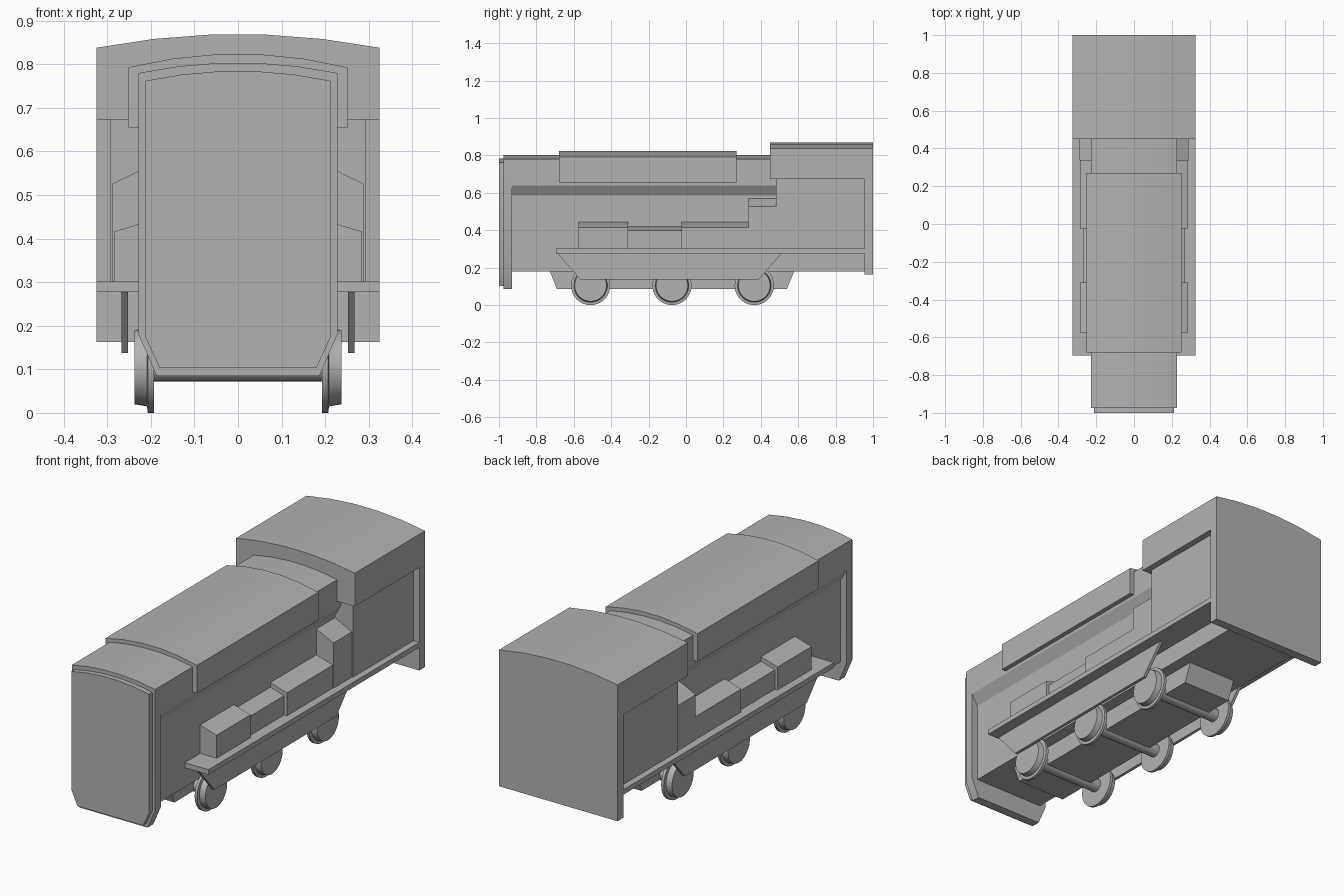
import bpy, bmesh, math
from mathutils import Matrix

if "Cube" in bpy.data.objects:
    bpy.data.objects.remove(bpy.data.objects["Cube"])

grey = bpy.data.materials.new("plain_grey")
grey.use_nodes = True
tone = (0.45, 0.45, 0.45, 1)
grey.diffuse_color = tone
grey.node_tree.nodes["Principled BSDF"].inputs["Base Color"].default_value = tone


def finish(name, bm):
    bmesh.ops.recalc_face_normals(bm, faces=bm.faces)
    mesh = bpy.data.meshes.new(name)
    bm.to_mesh(mesh)
    bm.free()
    mesh.materials.append(grey)
    obj = bpy.data.objects.new(name, mesh)
    bpy.context.collection.objects.link(obj)
    bpy.ops.object.select_all(action='DESELECT')
    obj.select_set(True)
    bpy.context.view_layer.objects.active = obj
    bpy.ops.object.shade_smooth_by_angle(angle=math.radians(25))
    return obj


def prism(name, profile, start, end, axis="y"):
    """Extrude an outline along y (points are x, z) or along x (points are y, z)."""
    bm = bmesh.new()
    place = (lambda p: (p[0], start, p[1])) if axis == "y" else (lambda p: (start, p[0], p[1]))
    face = bm.faces.new([bm.verts.new(place(p)) for p in profile])
    moved = bmesh.ops.extrude_face_region(bm, geom=[face])["geom"]
    step = end - start
    shift = (0, step, 0) if axis == "y" else (step, 0, 0)
    bmesh.ops.translate(bm, vec=shift, verts=[v for v in moved if isinstance(v, bmesh.types.BMVert)])
    return finish(name, bm)


def arched(half, eave, crown, lower):
    """Symmetric outline: shallow arched top over the given right-hand lower points."""
    arch = [(half * t, crown - (crown - eave) * (t * t - 0.04) / 0.96)
            for t in (1, 0.6, 0.2)]
    right = list(reversed(lower)) + arch
    return right + [(-x, z) for x, z in reversed(right)]


def box(name, half, y0, y1, z0, z1):
    return prism(name, [(-half, z0), (half, z0), (half, z1), (-half, z1)], y0, y1)


# Hull with undercut sides, front frame and face panel
prism("body", arched(0.228, 0.78, 0.803, [(0.228, 0.64), (0.195, 0.585), (0.195, 0.18)]), -0.935, 0.96)
prism("front_frame", arched(0.228, 0.78, 0.803, [(0.228, 0.18), (0.187, 0.085)]), -0.975, -0.93)
prism("front_panel", arched(0.213, 0.762, 0.784, [(0.213, 0.175), (0.18, 0.103)]), -1, -0.97)
prism("hood_cover", arched(0.251, 0.793, 0.823, [(0.251, 0.655)]), -0.68, 0.27)

# Cab
prism("cab_roof", arched(0.325, 0.838, 0.868, [(0.325, 0.673)]), 0.45, 1)
box("cab_walls", 0.293, 0.48, 0.96, 0.29, 0.68)
box("cab_back", 0.325, 0.955, 1, 0.163, 0.68)

# Running board and chassis
box("running_board", 0.325, -0.695, 0.96, 0.277, 0.302)
prism("chassis", [(-0.73, 0.185), (-0.69, 0.087), (0.54, 0.087), (0.58, 0.185)], -0.135, 0.135, "x")

# Sloped-top equipment boxes: start, end, half width, outer height, inner height
boxes = {"front_box": (-0.575, -0.31, 0.285, 0.416, 0.443),
         "low_box": (-0.31, -0.025, 0.27, 0.398, 0.42),
         "middle_box": (-0.025, 0.335, 0.285, 0.416, 0.443),
         "tall_box": (0.335, 0.485, 0.288, 0.526, 0.571)}
for side, s in (("left", 1), ("right", -1)):
    for name, (y0, y1, half, outer, inner) in boxes.items():
        prism(f"{name}_{side}", [(s * 0.19, 0.295), (s * half, 0.295), (s * half, outer), (s * 0.195, inner), (s * 0.19, inner)], y0, y1)
    prism(f"skirt_{side}", [(-0.69, 0.28), (-0.565, 0.137), (0.39, 0.137), (0.515, 0.28)],
          s * 0.252, s * 0.267, "x")


def lathe(name, profile, y, z, steps=40):
    """Spin (x, radius) points round an axle lying along x."""
    bm = bmesh.new()
    verts = [bm.verts.new((x, 0, r)) for x, r in profile]
    edges = [bm.edges.new(pair) for pair in zip(verts, verts[1:])]
    bmesh.ops.spin(bm, geom=verts + edges, cent=(0, 0, 0), axis=(1, 0, 0),
                   angle=math.tau, steps=steps)
    bmesh.ops.remove_doubles(bm, verts=bm.verts, dist=0.0002)
    bmesh.ops.transform(bm, matrix=Matrix.Translation((0, y, z)), verts=bm.verts)
    return finish(name, bm)


# Flanged wheels and axles
wheel = [(0.193, 0), (0.193, 0.105), (0.207, 0.105), (0.209, 0.09), (0.238, 0.085), (0.238, 0)]
for place, y in (("front", -0.51), ("middle", -0.075), ("rear", 0.365)):
    for side, s in (("left", 1), ("right", -1)):
        lathe(f"{place}_wheel_{side}", [(s * x, r) for x, r in wheel], y, 0.105)
    lathe(f"{place}_axle", [(-0.2, 0), (-0.2, 0.033), (0.2, 0.033), (0.2, 0)], y, 0.105, 20)
